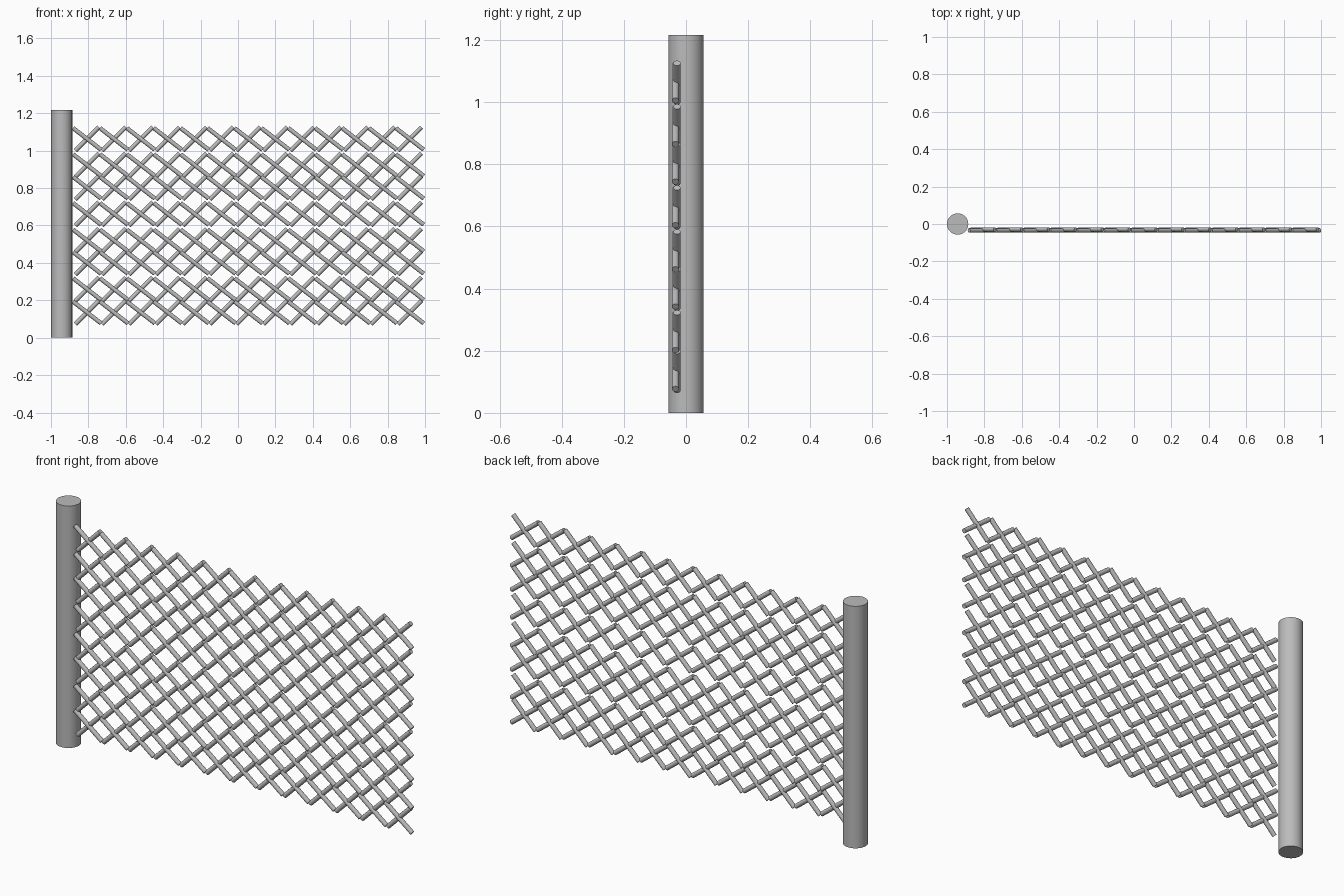
import bpy, bmesh, math
from mathutils import Matrix, Vector

if "Cube" in bpy.data.objects:
    bpy.data.objects.remove(bpy.data.objects["Cube"])

grey = bpy.data.materials.new("galvanised grey")
grey.diffuse_color = (0.5, 0.5, 0.5, 1)
grey.use_nodes = True
grey.node_tree.nodes["Principled BSDF"].inputs["Base Color"].default_value = grey.diffuse_color


def finish(bm, name):
    me = bpy.data.meshes.new(name)
    bm.to_mesh(me)
    bm.free()
    me.materials.append(grey)
    ob = bpy.data.objects.new(name, me)
    bpy.context.collection.objects.link(ob)
    bpy.ops.object.select_all(action='DESELECT')
    ob.select_set(True)
    bpy.context.view_layer.objects.active = ob
    bpy.ops.object.shade_smooth_by_angle(angle=math.radians(40))
    return ob


def rod(bm, a, b, radius, sides):
    a, b = Vector(a), Vector(b)
    d = b - a
    m = Matrix.Translation((a + b) / 2) @ d.to_track_quat('Z', 'Y').to_matrix().to_4x4()
    bmesh.ops.create_cone(bm, cap_ends=True, segments=sides, radius1=radius,
                          radius2=radius, depth=d.length, matrix=m)


# post
bm = bmesh.new()
rod(bm, (-0.943, 0, 0), (-0.943, 0, 1.217), 0.057, 40)
finish(bm, "fence_post")

# wire mesh: one crossed pair of rods per cell
ROWS = [1.063, 0.923, 0.802, 0.662, 0.520, 0.400, 0.260, 0.135]
COLS, FIRST, STEP = 13, -0.807, 0.1438


def wires(name, dx, dz, y):
    bm = bmesh.new()
    for z in ROWS:
        for i in range(COLS):
            x = FIRST + i * STEP
            rod(bm, (x - dx, y, z - dz), (x + dx, y, z + dz), 0.0115, 12)
    finish(bm, name)


wires("front_wires", 0.075, -0.058, -0.034)   # falling to the right
wires("back_wires", 0.063, 0.063, -0.029)     # rising to the right
